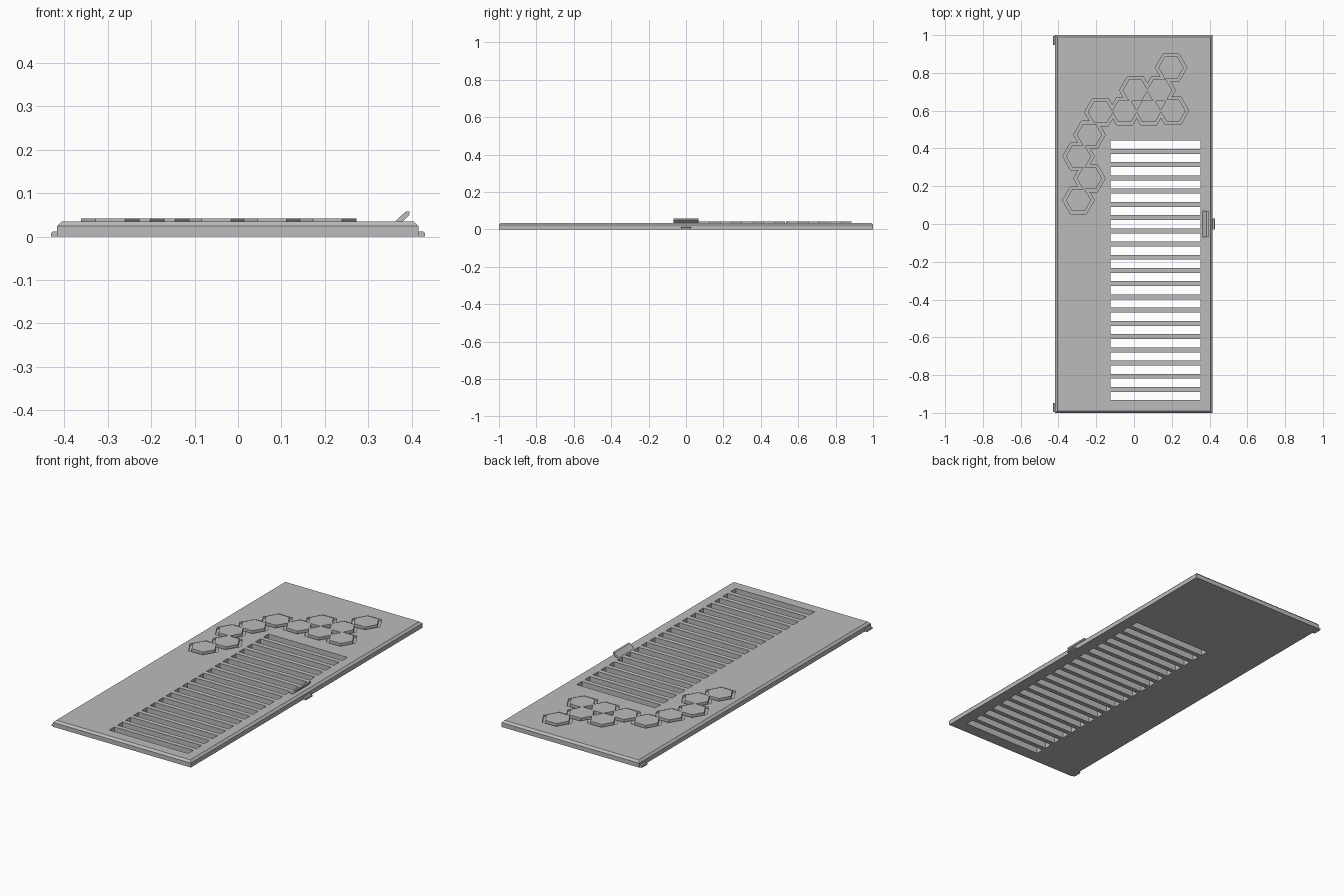
import bpy
import bmesh
import math
from mathutils import Matrix, Vector

if "Cube" in bpy.data.objects:
    bpy.data.objects.remove(bpy.data.objects["Cube"], do_unlink=True)

grey = bpy.data.materials.new("plain grey")
grey.use_nodes = True
grey.diffuse_color = (0.5, 0.5, 0.5, 1)
grey.node_tree.nodes["Principled BSDF"].inputs["Base Color"].default_value = (0.5, 0.5, 0.5, 1)


def make_object(name, bm):
    bmesh.ops.recalc_face_normals(bm, faces=bm.faces[:])
    mesh = bpy.data.meshes.new(name)
    bm.to_mesh(mesh)
    bm.free()
    mesh.materials.append(grey)
    obj = bpy.data.objects.new(name, mesh)
    bpy.context.scene.collection.objects.link(obj)
    return obj


def add_box(bm, low, high):
    low, high = Vector(low), Vector(high)
    place = Matrix.Translation((low + high) / 2) @ Matrix.Diagonal((*(high - low), 1))
    return bmesh.ops.create_cube(bm, size=1, matrix=place)["verts"]


def add_hexagon(bm, centre, radius, bottom, top):
    place = Matrix.Translation((*centre, (bottom + top) / 2)) @ Matrix.Rotation(math.pi / 6, 4, "Z")
    bmesh.ops.create_cone(bm, cap_ends=True, segments=6, radius1=radius, radius2=radius,
                          depth=top - bottom, matrix=place)


def cut(target, cutter):
    mod = target.modifiers.new("cut", "BOOLEAN")
    mod.operation = "DIFFERENCE"
    mod.solver = "EXACT"
    mod.use_self = True
    mod.object = cutter
    cutter.hide_render = True
    cutter.hide_viewport = True
    cutter.display_type = "WIRE"


TOP = 0.035
FLOOR = 0.025

# Panel with a chamfered top rim
bm = bmesh.new()
add_box(bm, (-0.417, -1, 0), (0.415, 1, TOP))
rim = [e for e in bm.edges if all(v.co.z > TOP - 0.001 for v in e.verts)]
bmesh.ops.bevel(bm, geom=rim, offset=0.011, segments=1, affect="EDGES")
panel = make_object("panel", bm)

# Row of vent slots
bm = bmesh.new()
for i in range(20):
    y = 0.419 - i * 0.07
    add_box(bm, (-0.125, y - 0.022, -0.1), (0.352, y + 0.022, 0.1))
cut(panel, make_object("vent_slot_cutter", bm))

# Honeycomb: raised hexagons standing in a shared recess
cells = [(0.196, 0.828), (0.007, 0.708), (0.135, 0.708),
         (-0.178, 0.592), (-0.05, 0.597), (0.078, 0.597), (0.206, 0.6),
         (-0.236, 0.472), (-0.294, 0.358), (-0.236, 0.242), (-0.294, 0.126)]
tiles = bmesh.new()
for i, cell in enumerate(cells):
    bm = bmesh.new()
    add_hexagon(bm, cell, 0.084, FLOOR, 0.1)
    cut(panel, make_object(f"recess_cutter_{i + 1}", bm))
    add_hexagon(tiles, cell, 0.067, FLOOR, 0.042)
make_object("honeycomb_tiles", tiles)

# Slanted finger grip, extruded from its side profile
bm = bmesh.new()
profile = [(0.36, 0.033), (0.385, 0.057), (0.395, 0.058), (0.394, 0.05), (0.377, 0.033)]
side = bm.faces.new([bm.verts.new((x, -0.068, z)) for x, z in profile])
moved = bmesh.ops.extrude_face_region(bm, geom=[side])["geom"]
bmesh.ops.translate(bm, vec=(0, 0.136, 0), verts=[v for v in moved if isinstance(v, bmesh.types.BMVert)])
make_object("finger_grip", bm)


# Locating tabs on the long edges, with their outer top edge chamfered
def make_tab(name, inner, outer, y1, y2):
    bm = bmesh.new()
    add_box(bm, (min(inner, outer), y1, 0), (max(inner, outer), y2, 0.012))
    edge = [e for e in bm.edges
            if all(abs(v.co.x - outer) < 0.001 and v.co.z > 0.01 for v in e.verts)]
    bmesh.ops.bevel(bm, geom=edge, offset=0.004, segments=1, affect="EDGES")
    make_object(name, bm)


make_tab("front_hinge_tab", -0.41, -0.43, -0.995, -0.947)
make_tab("back_hinge_tab", -0.41, -0.43, 0.947, 0.995)
make_tab("latch_tab", 0.41, 0.43, -0.028, 0.028)
